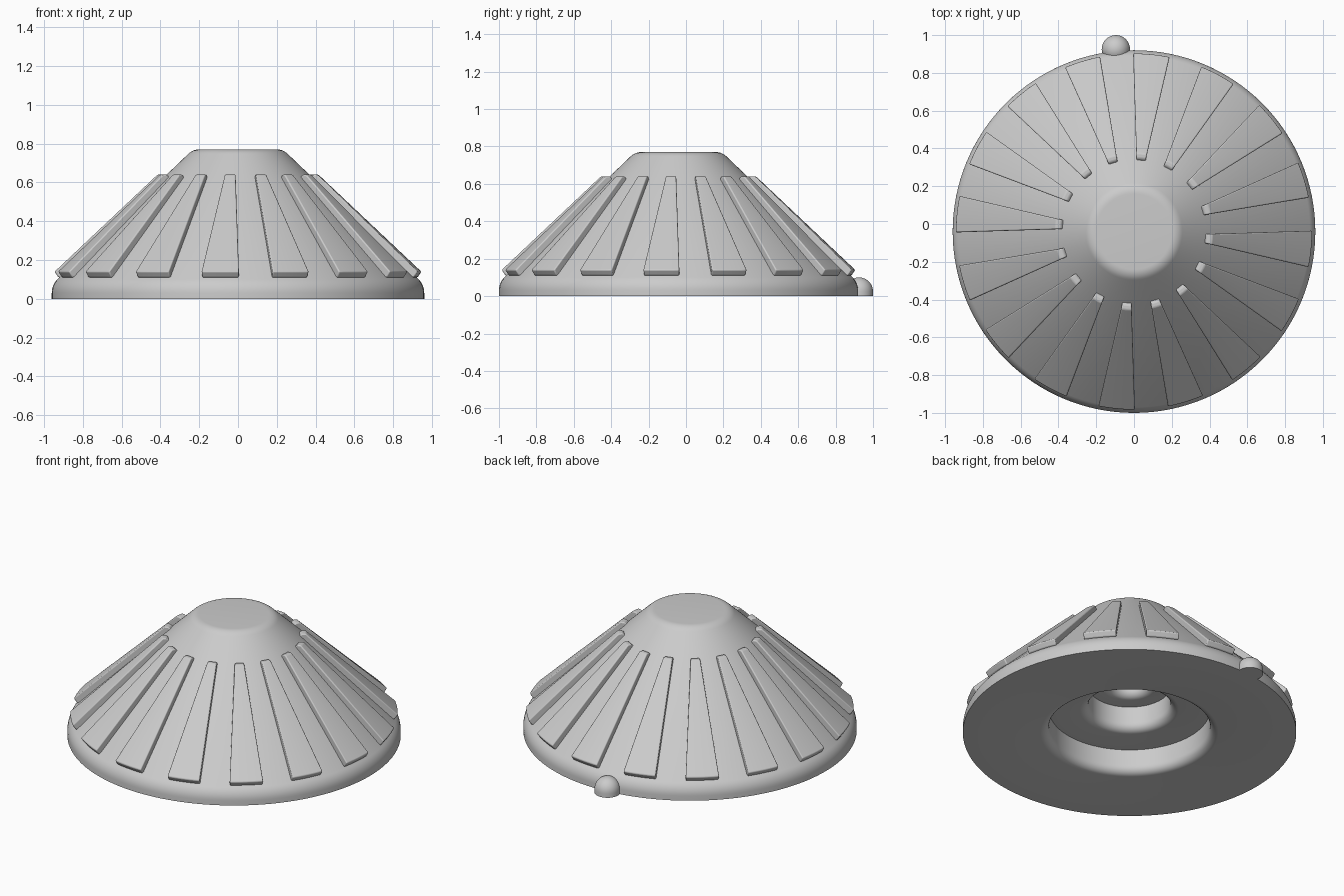
import bpy
import bmesh
from math import cos, sin, pi, radians

cube = bpy.data.objects.get("Cube")
if cube:
    bpy.data.objects.remove(cube, do_unlink=True)

CENTRE_Y = -0.04

grey = bpy.data.materials.new("light grey")
grey.use_nodes = True
colour = (0.6, 0.6, 0.6, 1)
grey.diffuse_color = colour
grey.node_tree.nodes["Principled BSDF"].inputs["Base Color"].default_value = colour


def finish(name, bm, loc, angle):
    """Turn a bmesh into a smooth-shaded grey object."""
    bmesh.ops.remove_doubles(bm, verts=bm.verts, dist=1e-5)
    bmesh.ops.recalc_face_normals(bm, faces=bm.faces)
    mesh = bpy.data.meshes.new(name)
    bm.to_mesh(mesh)
    bm.free()
    mesh.materials.append(grey)
    obj = bpy.data.objects.new(name, mesh)
    obj.location = loc
    bpy.context.collection.objects.link(obj)
    bpy.ops.object.select_all(action='DESELECT')
    obj.select_set(True)
    bpy.context.view_layer.objects.active = obj
    bpy.ops.object.shade_smooth_by_angle(angle=radians(angle))
    return obj


def arc(cx, cz, rx, rz, start, end, steps=6):
    """Points on an elliptical arc in the radius/height plane."""
    angles = [radians(start + (end - start) * i / steps) for i in range(steps + 1)]
    return [(cx + rx * cos(a), cz + rz * sin(a)) for a in angles]


def lathe(name, profile, loc, steps, angle=35):
    bm = bmesh.new()
    verts = [bm.verts.new((r, 0, z)) for r, z in profile]
    edges = [bm.edges.new(pair) for pair in zip(verts, verts[1:])]
    bmesh.ops.spin(bm, geom=verts + edges, cent=(0, 0, 0), axis=(0, 0, 1),
                   angle=2 * pi, steps=steps, use_duplicate=False)
    return finish(name, bm, loc, angle)


# Conical body with a rounded rim, flat crown and stepped recess underneath
profile = [(0, 0.77)]
profile += arc(0.2, 0.69, 0.08, 0.08, 90, 45)
profile += arc(0.86, 0.03, 0.1, 0.1, 45, 0)
profile += [(0.96, 0)]
recess = [(0.463, 0, 0.152), (0.235, 0.152, 0.305), (0.11, 0.305, 0.46)]
for radius, low, high in recess:
    profile += arc(radius + 0.05, low + 0.05, 0.05, 0.05, 270, 180)
    profile += [(radius, high)]
profile += [(0, 0.46)]
lathe("conical_body", profile, (0, CENTRE_Y, 0), 128)

# Raised tapered ribs around the cone
RIBS = 16
ARC_STEPS = 6
section = [(0.85, 0.11), (0.925, 0.11), (0.945, 0.14),
           (0.415, 0.64), (0.39, 0.64), (0.34, 0.59)]


def half_width(r):
    return 0.024 + (r - 0.38) * 0.13


bm = bmesh.new()
for k in range(RIBS):
    middle = 2 * pi * (k + 0.75) / RIBS - pi / 2 - pi / RIBS * 2
    rings = []
    for j in range(ARC_STEPS + 1):
        side = 2 * j / ARC_STEPS - 1
        ring = []
        for r, z in section:
            a = middle + side * half_width(r) / r
            ring.append(bm.verts.new((r * cos(a), r * sin(a), z)))
        rings.append(ring)
    for a, b in zip(rings, rings[1:]):
        for i in range(len(section)):
            n = (i + 1) % len(section)
            bm.faces.new((a[i], a[n], b[n], b[i]))
    bm.faces.new(rings[0])
    bm.faces.new(rings[-1])
ribs = finish("ribs", bm, (0, CENTRE_Y, 0), 40)
bevel = ribs.modifiers.new("rounded edges", 'BEVEL')
bevel.width = 0.012
bevel.segments = 3
bevel.limit_method = 'ANGLE'
bevel.angle_limit = radians(30)

# Small domed marker on the back of the rim
dome = [(0, 0), (0.075, 0)] + arc(0, 0.025, 0.075, 0.075, 0, 90, 10)
lathe("rim_marker", dome, (-0.096, 0.925, 0), 32, 50)
